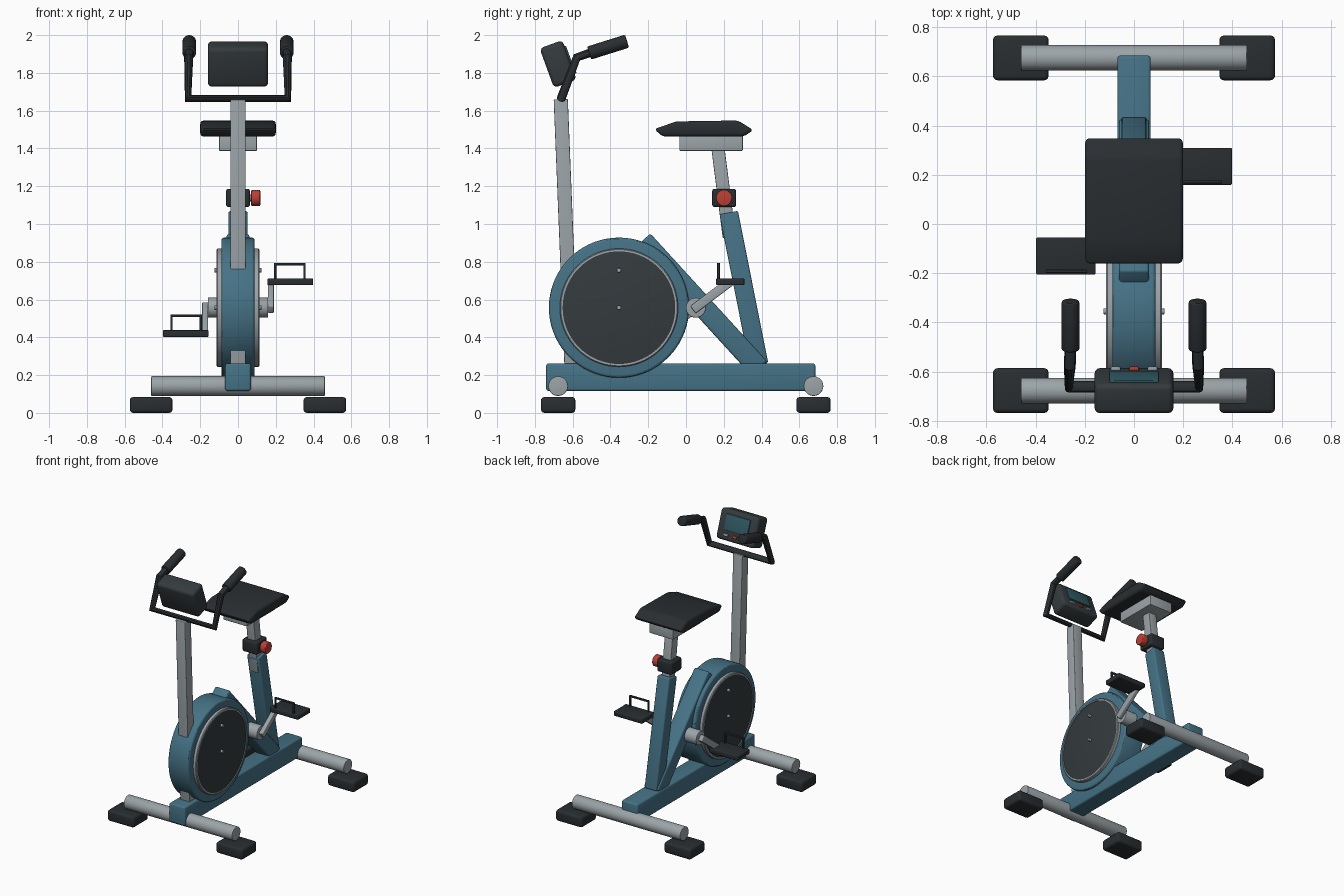
import bpy, bmesh, math
from mathutils import Matrix, Vector

if "Cube" in bpy.data.objects:
    bpy.data.objects.remove(bpy.data.objects["Cube"])


def material(name, rgb):
    m = bpy.data.materials.new(name)
    m.diffuse_color = (*rgb, 1)
    m.use_nodes = True
    m.node_tree.nodes["Principled BSDF"].inputs["Base Color"].default_value = m.diffuse_color
    return m


BLUE = material("blue_paint", (0.06, 0.17, 0.24))
DARK = material("dark_rubber", (0.022, 0.027, 0.031))
PANEL = material("dark_panel", (0.035, 0.043, 0.048))
STEEL = material("steel", (0.33, 0.37, 0.39))
RED = material("red_plastic", (0.5, 0.05, 0.035))
SCREEN = material("screen_glass", (0.03, 0.1, 0.125))


def finish(name, bm, mat, bevel=0.0, matrix=Matrix(), segments=3):
    """Round the sharp edges, place the mesh and add it to the scene."""
    bmesh.ops.recalc_face_normals(bm, faces=bm.faces)
    if bevel:
        edges = [e for e in bm.edges if e.calc_face_angle(0) > math.radians(25)]
        bmesh.ops.bevel(bm, geom=edges, offset=bevel, segments=segments,
                        profile=0.5, affect='EDGES', clamp_overlap=True)
    bm.transform(matrix)
    me = bpy.data.meshes.new(name)
    bm.to_mesh(me)
    bm.free()
    me.shade_smooth()
    me.set_sharp_from_angle(angle=math.radians(30))
    me.materials.append(mat)
    ob = bpy.data.objects.new(name, me)
    bpy.context.collection.objects.link(ob)
    return ob


def box(name, loc, size, mat, bevel=0.008, matrix=Matrix()):
    bm = bmesh.new()
    bmesh.ops.create_cube(bm, size=1)
    bm.transform(Matrix.Diagonal((*size, 1)))
    return finish(name, bm, mat, bevel, matrix @ Matrix.Translation(loc))


def strut(name, x, a, b, wx, w, mat, bevel=0.008):
    """Square tube in a plane of constant x, from (y, z) a to b."""
    a, b = Vector((x, *a)), Vector((x, *b))
    d = b - a
    rot = Matrix.Rotation(math.atan2(-d.y, d.z), 4, 'X')
    return box(name, (0, 0, 0), (wx, w, d.length), mat, bevel,
               Matrix.Translation((a + b) / 2) @ rot)


def rod(name, a, b, r, mat, bevel=0.0, sides=32):
    a, b = Vector(a), Vector(b)
    d = b - a
    bm = bmesh.new()
    bmesh.ops.create_cone(bm, cap_ends=True, segments=sides, radius1=r,
                          radius2=r, depth=d.length)
    rot = d.to_track_quat('Z', 'Y').to_matrix().to_4x4()
    return finish(name, bm, mat, bevel, Matrix.Translation((a + b) / 2) @ rot)


# Base: beam, cross tubes and feet
box("base_beam", (0, -0.028, 0.189), (0.136, 1.425, 0.145), BLUE, 0.012)
for label, y in (("front", -0.677), ("rear", 0.675)):
    rod(label + "_cross_tube", (-0.46, y, 0.142), (0.46, y, 0.142), 0.052, STEEL, 0.004)
    for side, s in (("left", -1), ("right", 1)):
        box(f"{label}_{side}_foot", (s * 0.46, y, 0.042), (0.226, 0.182, 0.084), DARK, 0.018)

# Flywheel housing with side discs, trim rings and bolts
WY, WZ = -0.355, 0.557
rod("flywheel_housing", (-0.088, WY, WZ), (0.088, WY, WZ), 0.371, BLUE, 0.015, 72)
for side, s in (("left", -1), ("right", 1)):
    rod(side + "_wheel_cover", (s * 0.08, WY, WZ), (s * 0.108, WY, WZ), 0.303, PANEL, 0.003, 72)
    bm = bmesh.new()
    n, prof = 72, ((0.298, 0.08), (0.313, 0.08), (0.313, 0.108), (0.308, 0.113), (0.298, 0.113))
    rings = [[bm.verts.new((s * x, WY + r * math.cos(t), WZ + r * math.sin(t))) for r, x in prof]
             for t in (2 * math.pi * i / n for i in range(n))]
    for i in range(n):
        for j in range(5):
            k = (j + 1) % 5
            bm.faces.new((rings[i][j], rings[i][k], rings[i - 1][k], rings[i - 1][j]))
    finish(side + "_trim_ring", bm, STEEL)
    for i, z in enumerate((WZ, WZ + 0.198)):
        rod(f"{side}_cover_bolt_{i + 1}", (s * 0.1, WY, z), (s * 0.124, WY, z), 0.012, STEEL, 0.003, 16)

# Frame tubes
strut("front_post", 0, (-0.605, 0.22), (-0.663, 1.66), 0.08, 0.075, STEEL, 0.005)
strut("diagonal_tube", 0, (-0.23, 0.912), (0.388, 0.235), 0.122, 0.112, BLUE, 0.012)
strut("seat_tube", 0, (0.386, 0.255), (0.226, 1.06), 0.102, 0.1, BLUE, 0.01)

# Seat post, height clamp and knob
strut("seat_post", 0, (0.229, 0.93), (0.167, 1.42), 0.068, 0.07, STEEL, 0.004)
box("height_clamp", (0, 0.202, 1.138), (0.126, 0.127, 0.096), DARK, 0.012)
rod("knob_stem", (0.05, 0.202, 1.138), (0.08, 0.202, 1.138), 0.018, STEEL, 0, 20)
rod("height_knob", (0.07, 0.202, 1.138), (0.118, 0.202, 1.138), 0.043, RED, 0.006)

# Seat: side profile stretched across the width, on a mounting block
box("seat_mount", (0, 0.133, 1.43), (0.2, 0.335, 0.085), STEEL, 0.004)
bm = bmesh.new()
profile = ((-0.168, 1.503), (-0.05, 1.543), (0.275, 1.548), (0.357, 1.497), (0.305, 1.463), (-0.125, 1.463))
face = bm.faces.new([bm.verts.new((-0.2, y, z)) for y, z in profile])
ext = bmesh.ops.extrude_face_region(bm, geom=[face])["geom"]
bmesh.ops.translate(bm, vec=(0.4, 0, 0), verts=[v for v in ext if isinstance(v, bmesh.types.BMVert)])
finish("seat", bm, DARK, 0.018)

# Handlebar: one bent tube plus two grips
cu = bpy.data.curves.new("handlebar", 'CURVE')
cu.dimensions = '3D'
cu.bevel_depth = 0.024
cu.bevel_resolution = 3
cu.use_fill_caps = True
right = [(0.264, -0.661, 1.664), (0.261, -0.578, 1.882), (0.258, -0.5, 1.909)]
path = [(-x, y, z) for x, y, z in reversed(right)] + right
sp = cu.splines.new('POLY')
sp.points.add(len(path) - 1)
for p, co in zip(sp.points, path):
    p.co = (*co, 1)
bar = bpy.data.objects.new("handlebar", cu)
bpy.context.collection.objects.link(bar)
bpy.context.view_layer.objects.active = bar
bar.select_set(True)
bpy.ops.object.convert(target='MESH')
bar = bpy.context.object
bar.data.shade_smooth()
bar.data.set_sharp_from_angle(angle=math.radians(35))
bar.data.materials.clear()
bar.data.materials.append(DARK)
for side, s in (("left", -1), ("right", 1)):
    rod(side + "_grip", (s * 0.258, -0.513, 1.905), (s * 0.258, -0.312, 1.968), 0.036, DARK, 0.008)

# Console tilted toward the rider
tilt = Matrix.Translation((0, -0.677, 1.847)) @ Matrix.Rotation(math.radians(20), 4, 'X')
box("console", (0, 0, 0), (0.32, 0.128, 0.222), PANEL, 0.022, tilt)
box("console_screen", (0, 0.064, 0.02), (0.2, 0.016, 0.115), SCREEN, 0.004, tilt)
for i, (x, mat) in enumerate(((-0.075, STEEL), (0, RED), (0.075, STEEL))):
    box(f"console_button_{i + 1}", (x, 0.066, -0.07), (0.04, 0.02, 0.018), mat, 0.004, tilt)

# Crank axle, arms and pedals (the left side is half a turn round)
CY, CZ = 0.052, 0.557
rod("crank_axle", (-0.16, CY, CZ), (0.16, CY, CZ), 0.053, STEEL, 0.004)
for side, s in (("left", -1), ("right", 1)):
    py, pz = CY + s * 0.182, CZ + s * 0.137
    strut(side + "_crank_arm", s * 0.174, (CY - s * 0.015, CZ - s * 0.011), (py, pz), 0.032, 0.048, STEEL, 0.006)
    rod(side + "_pedal_spindle", (s * 0.165, py, pz), (s * 0.3, py, pz), 0.014, STEEL, 0, 16)
    box(side + "_pedal", (s * 0.277, py, pz), (0.242, 0.15, 0.036), DARK, 0.006)
    for i, x in enumerate((0.197, 0.352)):
        box(f"{side}_toe_loop_post_{i + 1}", (s * x, py - 0.062, pz + 0.05), (0.013, 0.014, 0.1), DARK, 0.003)
    box(side + "_toe_loop_bar", (s * 0.2745, py - 0.062, pz + 0.094), (0.168, 0.014, 0.013), DARK, 0.003)
